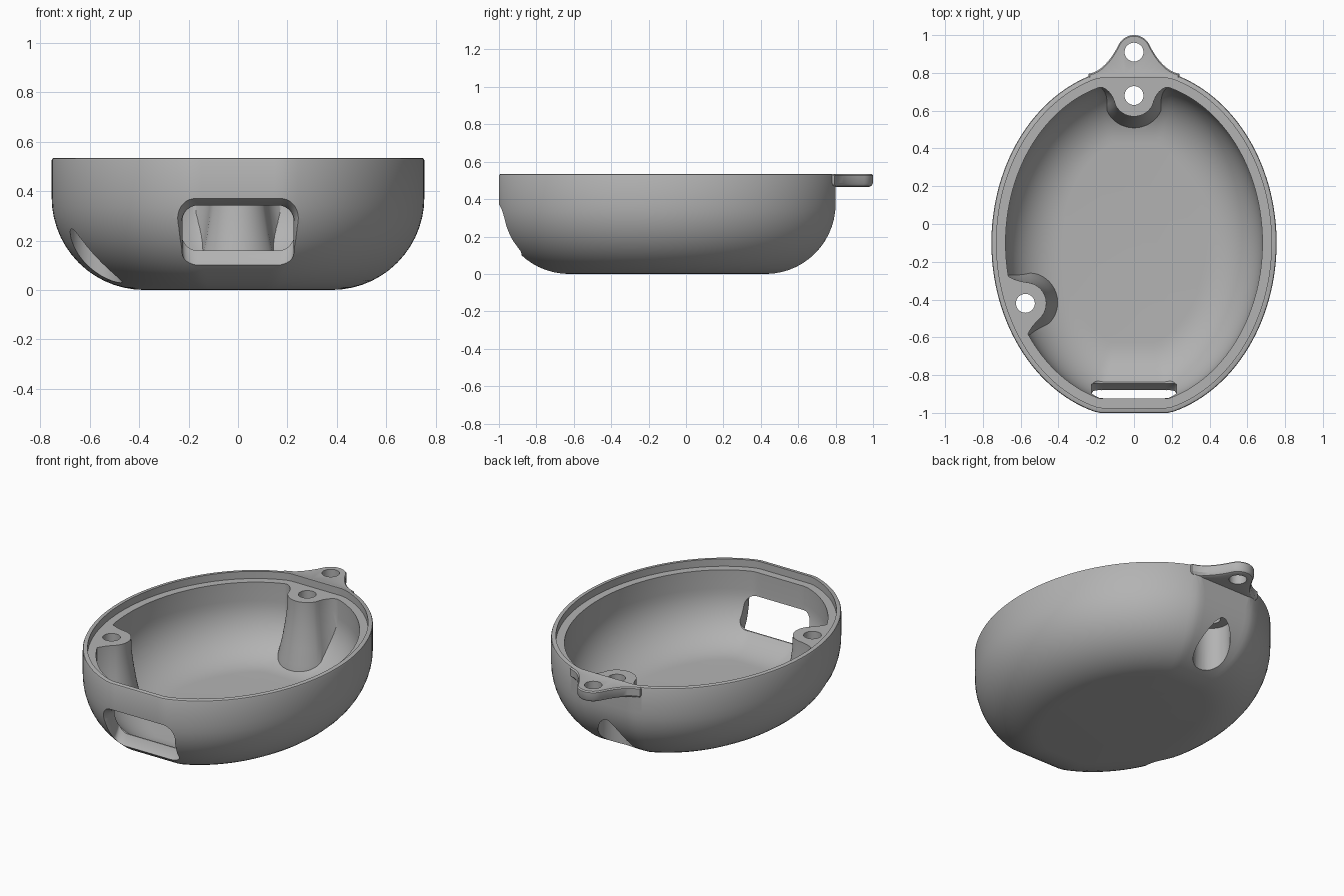
import bpy
import bmesh
from math import sin, cos, pi, radians, hypot
from mathutils import Vector

if "Cube" in bpy.data.objects:
    bpy.data.objects.remove(bpy.data.objects["Cube"], do_unlink=True)

grey = bpy.data.materials.new("shell grey")
grey.use_nodes = True
colour = (0.45, 0.45, 0.45, 1)
grey.diffuse_color = colour
grey.node_tree.nodes["Principled BSDF"].inputs["Base Color"].default_value = colour

HALF_W, HALF_L, FLAT, MID_Y = 0.755, 0.93, 0.9, -0.1
TOP, ROUND, WALL, LEDGE = 0.535, 0.375, 0.075, 0.49


def loft(name, rings):
    """Closed solid through rings of equal point count."""
    bm = bmesh.new()
    loops = [[bm.verts.new(p) for p in ring] for ring in rings]
    for a, b in zip(loops, loops[1:]):
        for i in range(len(a)):
            j = (i + 1) % len(a)
            bm.faces.new((a[i], a[j], b[j], b[i]))
    bm.faces.new(loops[0])
    bm.faces.new(loops[-1])
    bmesh.ops.recalc_face_normals(bm, faces=bm.faces)
    mesh = bpy.data.meshes.new(name)
    bm.to_mesh(mesh)
    bm.free()
    mesh.materials.append(grey)
    obj = bpy.data.objects.new(name, mesh)
    bpy.context.collection.objects.link(obj)
    return obj


def oval(inset, z, n=144):
    """Oval outline with flattened ends, moved inward along its normals."""
    pts = []
    for i in range(n):
        a = 2 * pi * (i + 0.5) / n
        nx, ny = cos(a) / HALF_W, sin(a) / HALF_L
        k = inset / hypot(nx, ny)
        y = HALF_L * sin(a) - ny * k
        lim = FLAT - inset
        pts.append((HALF_W * cos(a) - nx * k, MID_Y + max(-lim, min(lim, y)), z))
    return pts


def bowl_rings(inset, floor, steps=14):
    """Rounded bottom, from the flat floor up to the straight wall."""
    r = ROUND - inset
    rings = []
    for i in range(steps + 1):
        a = pi / 2 * i / steps
        rings.append(oval(inset + r * (1 - sin(a)), floor + (ROUND - floor) * (1 - cos(a))))
    return rings


def bell(centre, direction, r, width, back, root, z):
    """Round tip that flares through concave sides into a broad root."""
    c, d = Vector(centre), Vector(direction).normalized()
    t = Vector((-d.y, d.x))
    half = [(r * cos(a), r * sin(a)) for a in (radians(62) * i / 8 for i in range(9))]
    p0, p2 = Vector(half[-1]), Vector((-back, width))
    p1 = Vector((-back * 0.85, width * 0.62))
    for i in range(1, 9):
        u = i / 8
        half.append(tuple(p0 * (1 - u) ** 2 + p1 * 2 * u * (1 - u) + p2 * u * u))
    half.append((-root, width))
    full = half + [(x, -y) for x, y in reversed(half[1:])]
    return [(*(c + d * x + t * y), z) for x, y in full]


def pillar(name, centre, r, z0, z1, n=40):
    return loft(name, [[(centre[0] + r * cos(2 * pi * i / n),
                         centre[1] + r * sin(2 * pi * i / n), z) for i in range(n)]
                       for z in (z0, z1)])


def slot(y, half_w, z0, z1, r, n=8):
    """Rounded rectangle standing across the front."""
    pts = []
    corners = [(1, 1), (-1, 1), (-1, -1), (1, -1)]
    for q, (sx, sz) in enumerate(corners):
        cx, cz = sx * (half_w - r), (z1 - r if sz > 0 else z0 + r)
        for i in range(n + 1):
            a = pi / 2 * (q + i / n)
            pts.append((cx + r * cos(a), y, cz + r * sin(a)))
    return pts


def combine(target, tool, operation):
    """Apply a boolean and discard the tool."""
    mod = target.modifiers.new("cut", 'BOOLEAN')
    mod.operation, mod.object, mod.solver = operation, tool, 'EXACT'
    tool.hide_render = True
    bpy.context.view_layer.update()
    graph = bpy.context.evaluated_depsgraph_get()
    mesh = bpy.data.meshes.new_from_object(target.evaluated_get(graph))
    target.modifiers.clear()
    target.data = mesh
    bpy.data.objects.remove(tool, do_unlink=True)


# Outer body and its cavity
shell = loft("case_shell", bowl_rings(0, 0) + [oval(0, TOP - 0.01), oval(0.003, TOP - 0.003),
                                               oval(0.01, TOP)])
cavity = loft("cavity", bowl_rings(WALL, 0.07) + [oval(WALL, 0.7)])

# Screw bosses: left standing by removing them from the cavity
BOSSES = [((0, 0.68), (0, -1), 0.19, 0.05), ((-0.575, -0.42), (0.95, 0.31), 0.24, 0.08)]
for centre, direction, width, back in BOSSES:
    boss = loft("boss", [bell(centre, direction, r, width + r - 0.105, back, 0.3, z)
                         for z, r in ((0, 0.185), (0.12, 0.165), (0.22, 0.142),
                                      (0.32, 0.125), (0.42, 0.112), (0.8, 0.105))])
    combine(cavity, boss, 'DIFFERENCE')
combine(shell, cavity, 'DIFFERENCE')

# Strap lug at the back, with softened edges
lug = loft("lug", [bell((0, 0.91), (0, 1), 0.09 - e, 0.24 - e, 0.115 + e, 0.15, z)
                   for z, e in ((0.465, 0.02), (0.471, 0.008), (0.485, 0),
                                (TOP - 0.008, 0), (TOP - 0.001, 0.006))])
combine(shell, lug, 'UNION')

# Recessed ledge inside the rim
combine(shell, loft("ledge", [oval(0.027, LEDGE), oval(0.027, 0.8)]), 'DIFFERENCE')

# Front port opening with a flared surround
port = loft("port", [slot(-1.1, 0.29, 0.07, 0.39, 0.09), slot(-1.0, 0.265, 0.075, 0.37, 0.085),
                     slot(-0.96, 0.24, 0.08, 0.35, 0.075), slot(-0.92, 0.228, 0.085, 0.342, 0.065),
                     slot(-0.885, 0.225, 0.095, 0.34, 0.06), slot(-0.86, 0.225, 0.125, 0.34, 0.06),
                     slot(-0.845, 0.225, 0.16, 0.34, 0.06), slot(-0.7, 0.225, 0.16, 0.34, 0.06)])
combine(shell, port, 'DIFFERENCE')

# Screw holes, lug hole and the wide bores underneath
for centre in [b[0] for b in BOSSES] + [(0, 0.91)]:
    combine(shell, pillar("hole", centre, 0.05, -0.2, 0.9), 'DIFFERENCE')
for centre in [b[0] for b in BOSSES]:
    combine(shell, pillar("bore", centre, 0.105, -0.2, 0.31), 'DIFFERENCE')

# Smooth shading with crisp edges
bpy.ops.object.select_all(action='DESELECT')
shell.select_set(True)
bpy.context.view_layer.objects.active = shell
bpy.ops.object.shade_smooth_by_angle(angle=radians(32))
